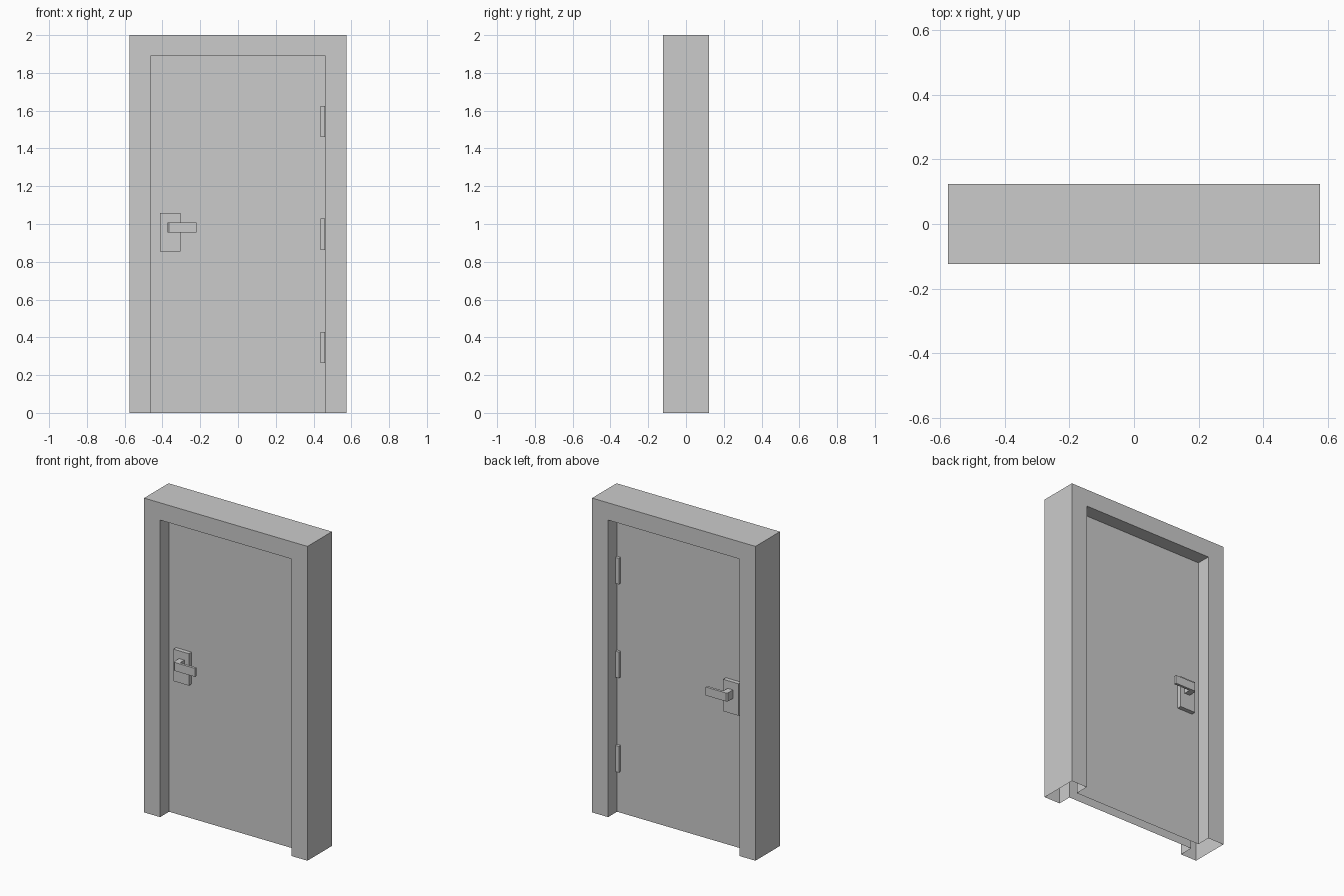
import bpy, bmesh

if "Cube" in bpy.data.objects:
    bpy.data.objects.remove(bpy.data.objects["Cube"])

def finish(name, bm):
    bmesh.ops.recalc_face_normals(bm, faces=bm.faces)
    me = bpy.data.meshes.new(name)
    bm.to_mesh(me)
    bm.free()
    ob = bpy.data.objects.new(name, me)
    bpy.context.collection.objects.link(ob)
    return ob

def mirror_y(ob):
    m = ob.modifiers.new("both_sides", 'MIRROR')
    m.use_axis = (False, True, False)
    m.use_mirror_merge = False

def prism(name, profile, z0, z1):
    """Extrude an xy profile upward, repeated on both sides of the door."""
    bm = bmesh.new()
    f = bm.faces.new([bm.verts.new((x, y, z0)) for x, y in profile])
    r = bmesh.ops.extrude_face_region(bm, geom=[f])
    vs = [v for v in r['geom'] if isinstance(v, bmesh.types.BMVert)]
    bmesh.ops.translate(bm, vec=(0, 0, z1 - z0), verts=vs)
    ob = finish(name, bm)
    mirror_y(ob)
    return ob

def rect(x0, x1, y0, y1):
    return [(x0, y0), (x1, y0), (x1, y1), (x0, y1)]

D, DOOR = 0.123, 0.033          # half depths of frame and door panel
OUT, INN = (0.575, 2.0), (0.462, 1.89)

# Frame and recessed door: one shell, open underneath
bm = bmesh.new()
loops = []
for (w, h), y in [(INN, -DOOR), (INN, -D), (OUT, -D), (OUT, D), (INN, D), (INN, DOOR)]:
    loops.append([bm.verts.new((x, y, z)) for x, z in [(-w, 0), (-w, h), (w, h), (w, 0)]])
for a, b in zip(loops, loops[1:]):
    for i in range(3):
        bm.faces.new((a[i], a[i + 1], b[i + 1], b[i]))
bm.faces.new(loops[0])
bm.faces.new(loops[-1])
finish("door_and_frame", bm)

# Handle plate
prism("handle_plate", rect(-0.413, -0.304, -0.06, -DOOR), 0.855, 1.058)

# L-shaped lever with a chamfered corner
prism("handle_lever", [(-0.373, -0.059), (-0.373, -0.11), (-0.365, -0.118), (-0.22, -0.118),
                       (-0.22, -0.102), (-0.335, -0.102), (-0.335, -0.059)], 0.955, 1.009)

# Hinges
for i, z in enumerate((0.263, 0.863, 1.46)):
    prism(f"hinge_{i + 1}", rect(0.437, 0.4615, -0.052, -DOOR), z, z + 0.166)
